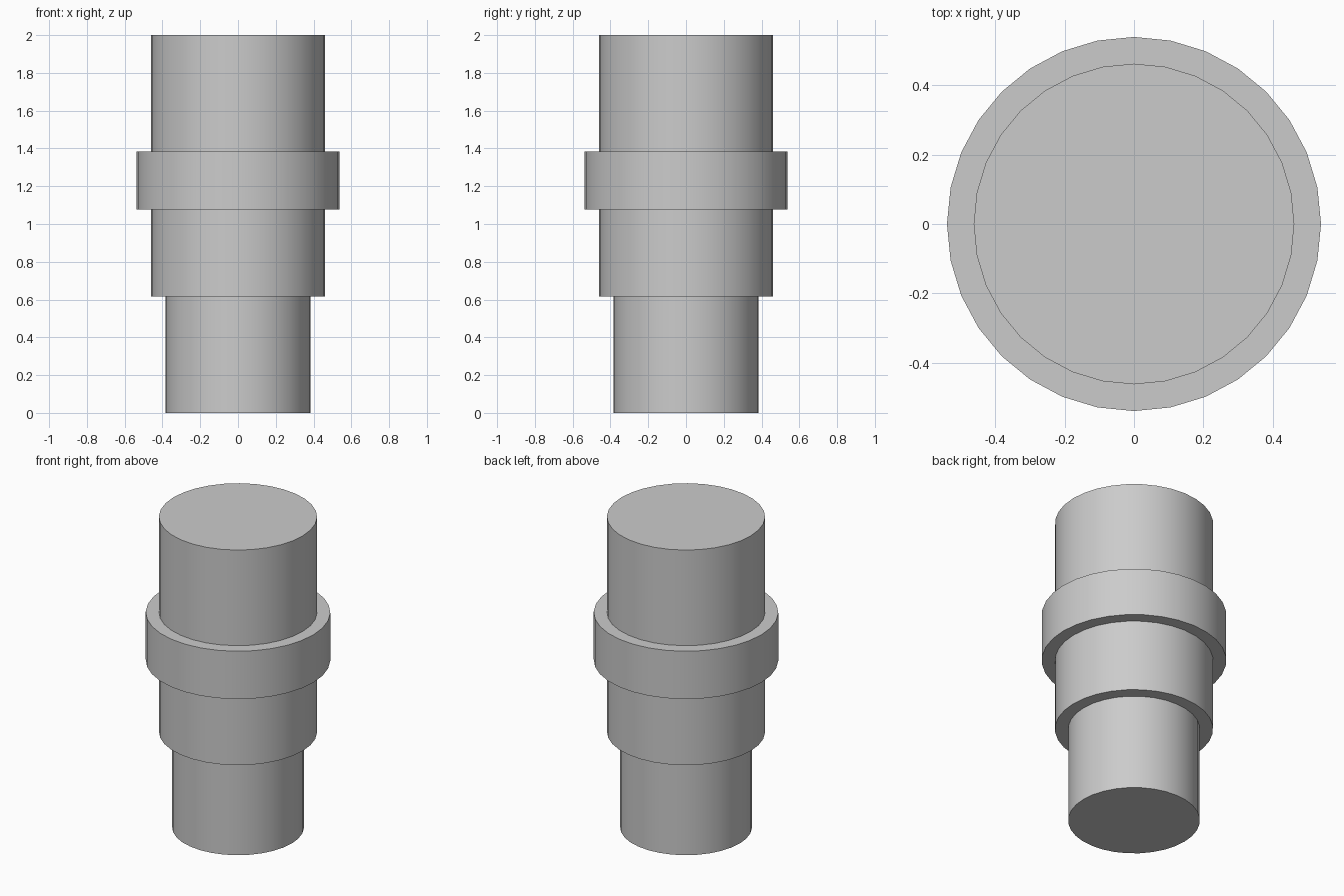
import bpy
import math

cube = bpy.data.objects.get("Cube")
if cube:
    bpy.data.objects.remove(cube, do_unlink=True)

# Single grey material
grey = bpy.data.materials.new("light_grey")
grey.use_nodes = True
colour = (0.6, 0.6, 0.6, 1)
grey.diffuse_color = colour
grey.node_tree.nodes["Principled BSDF"].inputs["Base Color"].default_value = colour

UNIT = 1 / 13  # the stepped body is 26 units tall


def turned_part(name, steps, sides=32):
    """Closed turned solid from (radius, bottom, top) steps, in units."""
    profile = [(r * UNIT, z * UNIT) for r, low, high in steps for z in (low, high)]
    verts, faces = [], []
    for r, z in profile:
        for i in range(sides):
            a = math.tau * i / sides
            verts.append((r * math.cos(a), r * math.sin(a), z))
    for k in range(len(profile) - 1):
        for i in range(sides):
            j = (i + 1) % sides
            low, high = k * sides, (k + 1) * sides
            faces.append((low + i, low + j, high + j, high + i))
    # End caps
    faces.append(tuple(reversed(range(sides))))
    faces.append(tuple(range(len(verts) - sides, len(verts))))
    mesh = bpy.data.meshes.new(name)
    mesh.from_pydata(verts, [], faces)
    mesh.materials.append(grey)
    obj = bpy.data.objects.new(name, mesh)
    bpy.context.collection.objects.link(obj)
    bpy.ops.object.select_all(action="DESELECT")
    obj.select_set(True)
    bpy.context.view_layer.objects.active = obj
    bpy.ops.object.shade_smooth_by_angle(angle=math.radians(30))
    return obj


# Narrow foot, lower barrel, collar, upper barrel
turned_part("stepped_body", [(5, 0, 8), (6, 8, 14), (7, 14, 18), (6, 18, 26)])
